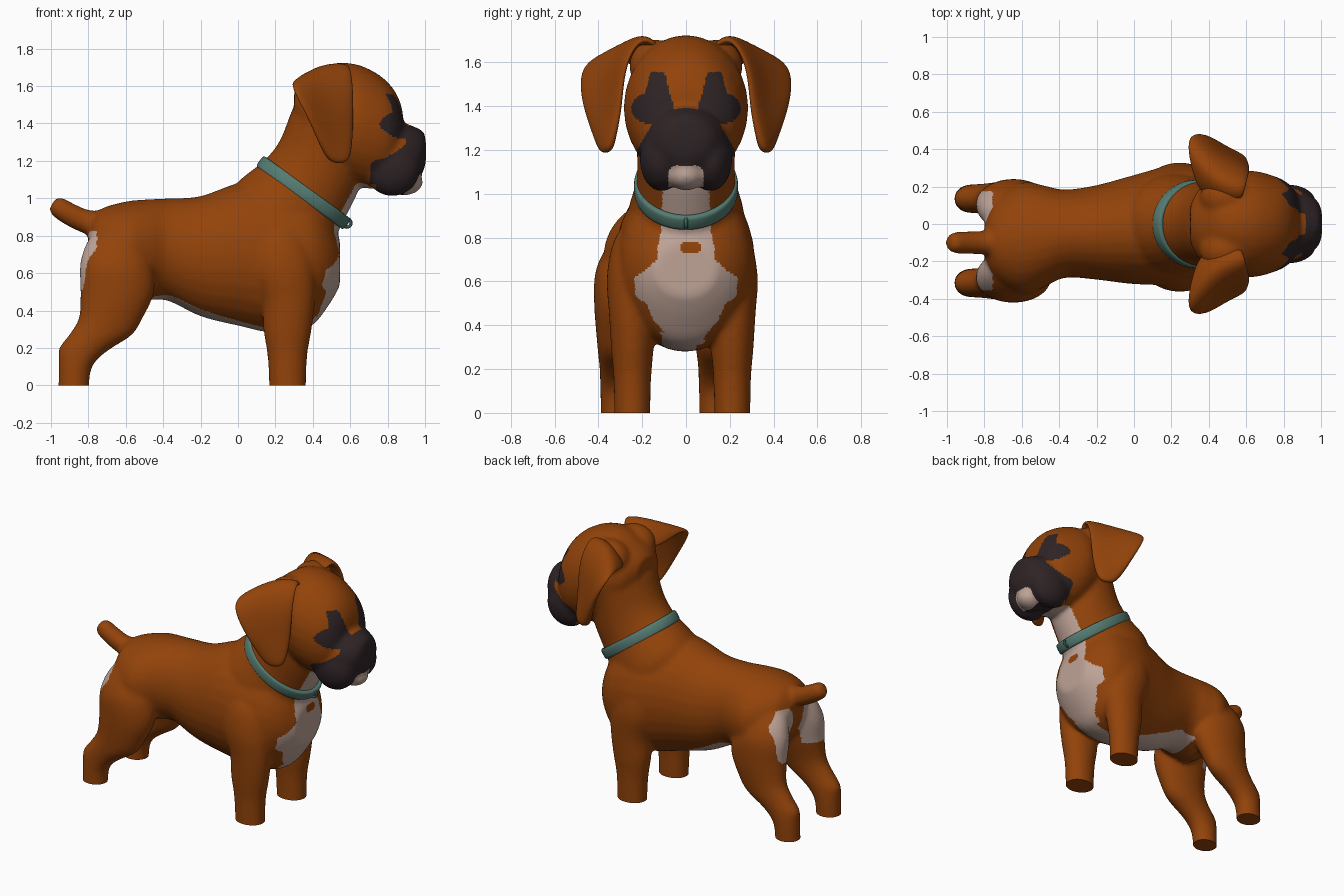
import bpy, bmesh, math
from mathutils import Vector, Matrix

if "Cube" in bpy.data.objects:
    bpy.data.objects.remove(bpy.data.objects["Cube"])


def material(name, rgb):
    m = bpy.data.materials.new(name)
    m.diffuse_color = (*rgb, 1)
    m.use_nodes = True
    m.node_tree.nodes["Principled BSDF"].inputs["Base Color"].default_value = m.diffuse_color
    return m


BROWN = material("brown fur", (0.29, 0.056, 0.003))
DARK = material("dark mask", (0.028, 0.017, 0.019))
WHITE = material("pale fur", (0.52, 0.37, 0.31))
TEAL = material("teal collar", (0.09, 0.20, 0.168))


def new_object(name, bm, mats):
    bmesh.ops.recalc_face_normals(bm, faces=bm.faces)
    me = bpy.data.meshes.new(name)
    bm.to_mesh(me)
    bm.free()
    for m in mats:
        me.materials.append(m)
    me.polygons.foreach_set("use_smooth", [True] * len(me.polygons))
    ob = bpy.data.objects.new(name, me)
    bpy.context.collection.objects.link(ob)
    return ob


def spline(pts, steps=4):
    """Smooth curve through tuples of numbers."""
    out = []
    for i in range(len(pts) - 1):
        a, b, c, d = (pts[max(0, min(len(pts) - 1, i + k))] for k in (-1, 0, 1, 2))
        for s in range(steps):
            t = s / steps
            out.append([0.5 * (2 * q + (r - p) * t + (2 * p - 5 * q + 4 * r - w) * t * t
                               + (3 * q - p - 3 * r + w) * t ** 3)
                        for p, q, r, w in zip(a, b, c, d)])
    return out + [list(pts[-1])]


def loft(bm, rings, n=28):
    """Rings: x, y, z, in-plane radius, half width in y, tilt in degrees."""
    loops = []
    for x, y, z, r, ry, tilt in spline(rings):
        u = Vector((math.cos(math.radians(tilt)), 0, math.sin(math.radians(tilt))))
        loops.append([bm.verts.new(Vector((x, y, z)) + u * r * math.cos(2 * math.pi * k / n)
                      + Vector((0, ry * math.sin(2 * math.pi * k / n), 0))) for k in range(n)])
    for a, b in zip(loops, loops[1:]):
        for k in range(n):
            bm.faces.new((a[k], a[(k + 1) % n], b[(k + 1) % n], b[k]))
    bm.faces.new(loops[0])
    bm.faces.new(loops[-1])


def ball(bm, pos, size):
    bmesh.ops.create_uvsphere(bm, u_segments=24, v_segments=16, radius=1,
                              matrix=Matrix.Translation(pos) @ Matrix.Diagonal((*size, 1)))


bm = bmesh.new()
# torso
loft(bm, [(x, y, z, r, ry, 90) for x, y, z, r, ry in (
    (-.80, -.09, .78, .08, .10), (-.74, -.09, .76, .18, .21), (-.6, -.078, .715, .268, .30),
    (-.48, -.066, .725, .27, .272), (-.37, -.052, .725, .275, .236),
    (-.2, -.045, .69, .322, .253), (0, -.03, .70, .382, .292),
    (.2, -.005, .69, .412, .318), (.38, 0, .68, .372, .30), (.48, 0, .675, .255, .235),
    (.545, 0, .655, .125, .14))])
# neck
loft(bm, [(.12, 0, .74, .27, .22, -46), (.22, 0, .87, .31, .27, -42),
          (.35, 0, 1.04, .268, .228, -36),
          (.44, 0, 1.195, .245, .225, -26), (.49, 0, 1.4, .215, .24, -20)])
# skull
loft(bm, [(x, 0, z, r, ry, 90) for x, z, r, ry in (
    (.30, 1.50, .08, .10), (.36, 1.465, .17, .20), (.48, 1.43, .285, .25),
    (.62, 1.395, .325, .285), (.74, 1.36, .31, .26), (.82, 1.345, .255, .222),
    (.865, 1.34, .18, .165), (.882, 1.34, .11, .11))])
# muzzle, nose, chin and jowls
loft(bm, [(x, 0, z, r, ry, 90) for x, z, r, ry in (
    (.66, 1.21, .14, .2), (.78, 1.22, .165, .2), (.88, 1.235, .168, .188),
    (.96, 1.24, .135, .145), (.995, 1.25, .095, .1), (1.006, 1.25, .04, .05))])
ball(bm, (.953, 0, 1.325), (.05, .085, .05))
ball(bm, (.887, 0, 1.085), (.103, .088, .07))
for s in (-1, 1):
    ball(bm, (.825, s * .112, 1.16), (.15, .10, .15))
    # brow ridge of the crown under the ear
    ball(bm, (.49, s * .14, 1.585), (.14, .12, .12))
    # front leg
    loft(bm, [(x, -.017 + s * dy, z, rx, ry, 0) for z, x, rx, ry, dy in (
        (-.06, .266, .098, .082, .228), (.15, .264, .106, .086, .228), (.3, .265, .13, .098, .228),
        (.45, .27, .142, .105, .23), (.62, .24, .17, .115, .23), (.78, .22, .15, .10, .215),
        (.9, .21, .08, .06, .18))])
    # back leg
    loft(bm, [(x, -.09 + s * dy, z, rx, ry, 0) for z, x, rx, ry, dy in (
        (-.06, -.88, .083, .074, .225), (.07, -.874, .086, .076, .225),
        (.14, -.855, .106, .078, .225), (.2, -.815, .143, .08, .225),
        (.27, -.735, .17, .087, .225), (.36, -.68, .172, .1, .22), (.5, -.645, .198, .125, .205),
        (.65, -.65, .195, .135, .188), (.78, -.65, .15, .11, .15), (.88, -.63, .08, .07, .11))])
# tail
loft(bm, [(-.66, -.1, .85, .09, .08, 80), (-.8, -.1, .872, .066, .064, 75),
          (-.9, -.1, .915, .061, .061, 60), (-.967, -.1, .957, .055, .055, 58),
          (-.993, -.1, .972, .033, .033, 58)])

# fuse everything into one smooth skin
raw = new_object("raw_body", bm, [])
rem = raw.modifiers.new("fuse", 'REMESH')
rem.mode = 'VOXEL'
rem.voxel_size = 0.0105
smo = raw.modifiers.new("soften", 'SMOOTH')
smo.factor = 0.5
smo.iterations = 26
fused = bpy.data.meshes.new_from_object(
    raw.evaluated_get(bpy.context.evaluated_depsgraph_get()))
bpy.data.objects.remove(raw)
bm = bmesh.new()
bm.from_mesh(fused)
bpy.data.meshes.remove(fused)
# flat soles
bmesh.ops.bisect_plane(bm, geom=bm.verts[:] + bm.edges[:] + bm.faces[:], dist=1e-5,
                       plane_co=(0, 0, 0), plane_no=(0, 0, 1), clear_inner=True)
bmesh.ops.holes_fill(bm, edges=[e for e in bm.edges if e.is_boundary], sides=0)

CHEST = ((.26, .08), (.35, .085), (.42, .145), (.5, .18), (.53, .23), (.62, .235),
         (.65, .185), (.70, .135), (.84, .115), (1.1, .10))
BROW = ((1.37, .075), (1.42, .07), (1.46, .055), (1.53, .04), (1.555, .03))


def lerp_table(table, z):
    for (z0, w0), (z1, w1) in zip(table, table[1:]):
        if z0 <= z <= z1:
            return w0 + (w1 - w0) * (z - z0) / (z1 - z0)
    return 0


def coat(c, n):
    """Coat marking for a face: 0 brown, 1 dark, 2 pale."""
    x, y, z = c
    ay = abs(y)
    if x > .89 and (ay / .082) ** 4 + ((z - 1.07) / .06) ** 4 < 1:
        return 2                                          # chin
    if z < 1.39 and x > .705 + max(0, z - 1.18) and ay < .225 - max(0, z - 1.2) * .6:
        if z > 1.075 or x > .74:
            return 1                                      # muzzle
    if x > .73 and ((ay - .165) / .085) ** 2 + ((z - 1.39) / .07) ** 2 < 1:
        return 1                                          # eye patch
    if x > .7 and abs(ay - .13) < lerp_table(BROW, z):
        return 1                                          # brow mark
    if (y - .02) ** 2 / .05 ** 2 + (z - .755) ** 2 / .03 ** 2 < 1 and x > .4:
        return 0                                          # chest spot
    if x > .36 and ay < lerp_table(CHEST, z) and n.x > -.3:
        return 2                                          # chest and throat
    if -.46 < x < .42 and z < .5 and n.z < -.5 and abs(y + .03) < .105 - .03 * math.sin(x * 6):
        return 2                                          # belly
    dy = abs(abs(y + .09) - .16)
    if x < -.755 and n.x < .1 and (dy / .105) ** 4 + (abs(z - .66) / .165) ** 4 < 1:
        return 2                                          # back of thighs
    return 0


bm.normal_update()
for f in bm.faces:
    f.material_index = coat(f.calc_center_median(), f.normal)
body = new_object("body", bm, [BROWN, DARK, WHITE])
bpy.context.view_layer.objects.active = body
body.select_set(True)
bpy.ops.object.shade_smooth_by_angle(angle=math.radians(50))

# ears: folded flaps, rows run from root to tip, each from back to front
EAR = [((.35, .15, 1.54), (.46, .13, 1.63), (.58, .11, 1.66)),
       ((.29, .33, 1.63), (.45, .22, 1.745), (.60, .20, 1.735)),
       ((.275, .49, 1.60), (.45, .345, 1.61), (.625, .285, 1.59)),
       ((.375, .485, 1.43), (.49, .365, 1.41), (.62, .295, 1.39)),
       ((.44, .42, 1.27), (.53, .375, 1.25), (.61, .325, 1.26)),
       ((.485, .38, 1.195), (.54, .37, 1.18), (.59, .345, 1.195))]
for s, side in ((-1, "right"), (1, "left")):
    bm = bmesh.new()
    rows = [[bm.verts.new((x, s * y, z)) for x, y, z in row] for row in EAR]
    for a, b in zip(rows, rows[1:]):
        for k in range(2):
            bm.faces.new((a[k], a[k + 1], b[k + 1], b[k]))
    ear = new_object(side + "_ear", bm, [BROWN])
    sol = ear.modifiers.new("thickness", 'SOLIDIFY')
    sol.thickness = 0.05
    sol.offset = 0
    sub = ear.modifiers.new("round", 'SUBSURF')
    sub.levels = sub.render_levels = 3

# collar: rounded band swept round a tilted ellipse
bm = bmesh.new()
along, up = Vector((.81, 0, -.588)), Vector((.588, 0, .81))
loops = []
for i in range(64):
    a = 2 * math.pi * i / 64
    out = along * math.cos(a) + Vector((0, math.sin(a), 0))
    mid = Vector((.35, 0, 1.03)) + along * .272 * math.cos(a) + Vector((0, .22 * math.sin(a), 0))
    loops.append([])
    for k in range(16):
        cb, sb = math.cos(math.pi * k / 8), math.sin(math.pi * k / 8)
        loops[-1].append(bm.verts.new(mid + out * .018 * math.copysign(abs(cb) ** .6, cb)
                                      + up * .036 * math.copysign(abs(sb) ** .6, sb)))
for i in range(64):
    p, q = loops[i], loops[(i + 1) % 64]
    for k in range(16):
        bm.faces.new((p[k], p[(k + 1) % 16], q[(k + 1) % 16], q[k]))
new_object("collar", bm, [TEAL])

# small ring on the front of the collar
bpy.ops.mesh.primitive_torus_add(location=(.582, 0, .868), rotation=(math.pi / 2, 0, 0),
                                 major_radius=.022, minor_radius=.009,
                                 major_segments=24, minor_segments=8)
ring = bpy.context.object
ring.name = "collar_ring"
ring.data.materials.append(TEAL)
bpy.ops.object.shade_smooth_by_angle()
